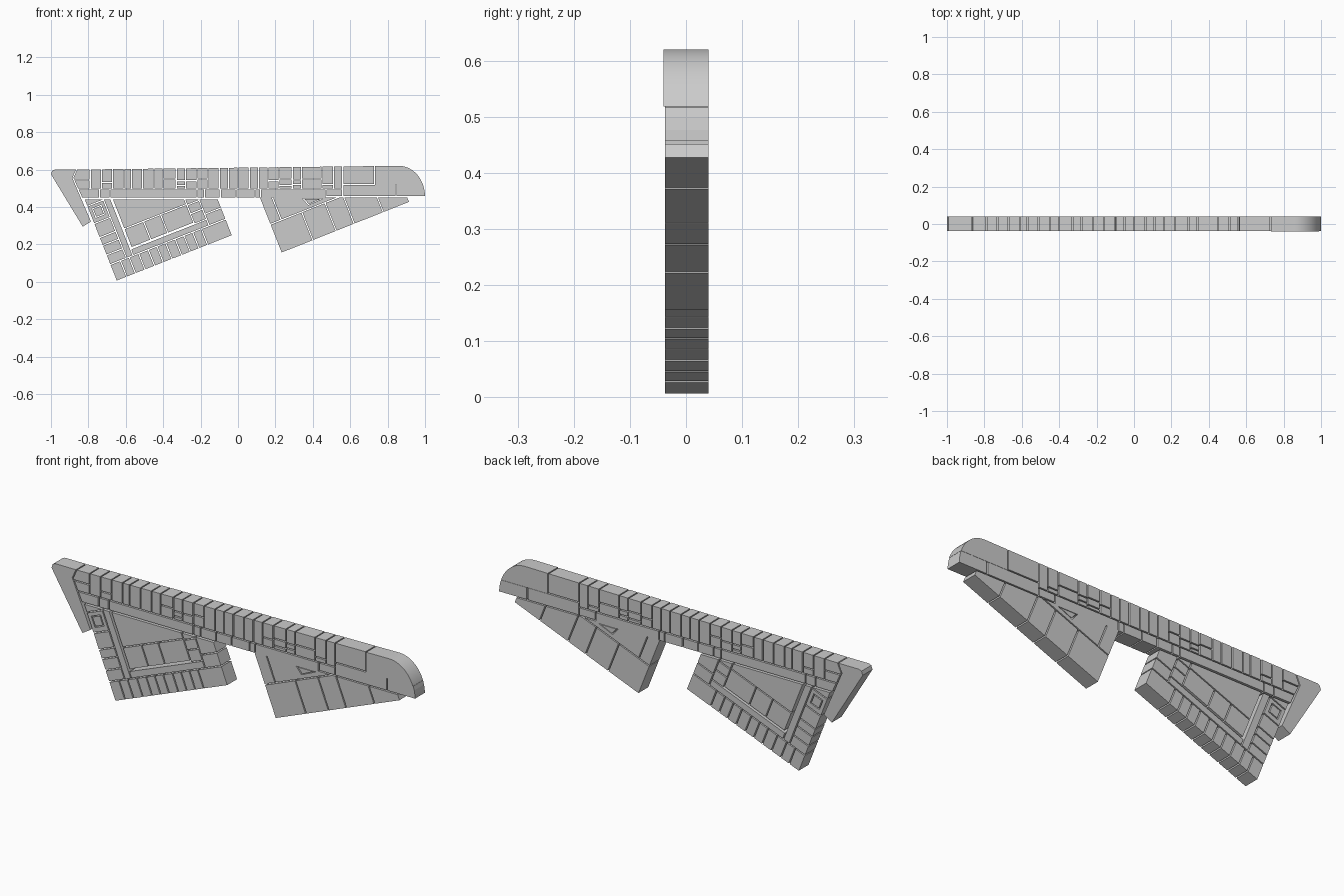
import bpy, bmesh, math
from mathutils import Vector as V

if "Cube" in bpy.data.objects:
    bpy.data.objects.remove(bpy.data.objects["Cube"])

BACK, FRONT, GAP = 0.04, -0.037, 0.006


def clip(poly, a, b, keep=1):
    # keep the side of line a->b that lies to its right (keep=1) or left (-1)
    def side(p):
        return keep * ((p[0]-a[0])*(b[1]-a[1]) - (p[1]-a[1])*(b[0]-a[0]))
    out = []
    for i, p in enumerate(poly):
        q = poly[(i+1) % len(poly)]
        sp, sq = side(p), side(q)
        if sp >= 0:
            out.append(p)
        if sp * sq < 0:
            t = sp / (sp - sq)
            out.append((p[0]+(q[0]-p[0])*t, p[1]+(q[1]-p[1])*t))
    return out


def around(poly, hole):
    # convex pieces of poly outside a clockwise hole
    pieces = []
    for i, a in enumerate(hole):
        b = hole[(i+1) % len(hole)]
        pieces.append(clip(poly, a, b, -1))
        poly = clip(poly, a, b)
    return pieces


def shrink(poly, k):
    cx = sum(p[0] for p in poly)/len(poly)
    cz = sum(p[1] for p in poly)/len(poly)
    return [(cx+(p[0]-cx)*k, cz+(p[1]-cz)*k) for p in poly]


def plates(name, polys, front=FRONT):
    # extrude every outline through the thickness
    bm = bmesh.new()
    for poly in polys:
        if len(poly) < 3:
            continue
        area = sum(p[0]*q[1]-q[0]*p[1] for p, q in zip(poly, poly[1:]+poly[:1]))
        if abs(area) < 1e-4:
            continue
        f = bm.faces.new([bm.verts.new((x, front, z)) for x, z in poly])
        ext = bmesh.ops.extrude_face_region(bm, geom=[f])['geom']
        bmesh.ops.translate(bm, vec=(0, BACK-front, 0),
                            verts=[v for v in ext if isinstance(v, bmesh.types.BMVert)])
    # extrude keeps the source face as the front cap only when it is re-added
    caps = [e for e in bm.edges if len(e.link_faces) == 1]
    if caps:
        bmesh.ops.holes_fill(bm, edges=caps, sides=0)
    bmesh.ops.recalc_face_normals(bm, faces=bm.faces)
    me = bpy.data.meshes.new(name)
    bm.to_mesh(me)
    bm.free()
    ob = bpy.data.objects.new(name, me)
    bpy.context.collection.objects.link(ob)
    return ob


def rect(x0, x1, z0, z1, g=GAP/2):
    return [(x0+g, z0+g), (x0+g, z1-g), (x1-g, z1-g), (x1-g, z0+g)]


def grid(us, vs, g=GAP/2):
    return [rect(a, b, c, d, g) for a, b in zip(us, us[1:]) for c, d in zip(vs, vs[1:])]


def place(polys, origin, angle, top):
    # local wing axes to world, trimmed below the beam
    c, s = math.cos(angle), math.sin(angle)
    out = []
    for poly in polys:
        w = [(origin[0]+u*c-v*s, origin[1]+u*s+v*c) for u, v in poly]
        out.append(clip(w, (-2, top), (2, top)))
    return out


# outer limits of the long bar: sloped top, leaning left end, rounded nose
arc = [(0.86+0.14*math.sin(i*math.pi/24), 0.455+0.165*math.cos(i*math.pi/24)) for i in range(13)]
limit = [((-0.83, 0.445), (-0.88, 0.555)), ((-0.88, 0.555), (-0.86, 0.6)), ((-0.86, 0.6), (0.86, 0.62))]
limit += list(zip(arc, arc[1:]))


def trim(poly):
    for a, b in limit:
        poly = clip(poly, a, b)
    return poly


# tail fin
plates("tail_fin", [[(-1, 0.575), (-0.993, 0.594), (-0.98, 0.6), (-0.866, 0.6), (-0.886, 0.555),
                     (-0.786, 0.322), (-0.83, 0.295)]])

# upper bar columns, each with its own row breaks
xs = [-0.9, -0.79, -0.73, -0.67, -0.61, -0.57, -0.51, -0.45, -0.40, -0.33, -0.28, -0.22, -0.16, -0.10,
      -0.05, 0, 0.06, 0.11, 0.16, 0.22, 0.29, 0.34, 0.45, 0.51, 0.56, 0.73]
rows = {2: [0.53], 8: [0.55], 9: [0.515, 0.54], 10: [0.54], 11: [0.55],
        18: [0.54], 19: [0.515, 0.55], 20: [0.52, 0.545], 21: [0.55], 22: [0.52], 0: [0.545]}
cols = []
for i, (a, b) in enumerate(zip(xs, xs[1:])):
    base = 0.52 if a >= 0.56 else 0.497
    cols += grid([a, b], [base] + rows.get(i, []) + [0.65])
# thin columns get shorter bricks below
plates("upper_bar_panels", [trim(p) for p in cols])

# lower beam
beam = grid([-0.86, -0.74, -0.685, -0.22, -0.18, -0.095, -0.01, 0.09, 0.12, 0.47], [0.447, 0.497])
beam += [rect(0.47, 0.56, 0.455, 0.497), rect(0.56, 0.845, 0.455, 0.52), rect(0.845, 1.02, 0.455, 0.52)]
plates("lower_beam", [trim(p) for p in beam])

# rounded nose, slightly proud at the front
nose = plates("nose", [trim(rect(0.73, 1.05, 0.515, 0.65))], -0.04)
bpy.context.view_layer.objects.active = nose
nose.select_set(True)
bpy.ops.object.shade_smooth_by_angle(angle=math.radians(30))

# left wing: bordered frame with inner panels
A = math.radians(21.5)
lw = dict(origin=(-0.65, 0.003), angle=A, top=0.441)
border = grid([0, 0.06, 0.11, 0.165, 0.22, 0.27, 0.32, 0.375, 0.425, 0.475, 0.525, 0.667], [0, 0.095])
border += grid([0, 0.095], [0.095, 0.15, 0.205, 0.25, 0.33])
border += grid([0, 0.095], [0.43, 0.5])
border += grid([0.57, 0.667], [0.095, 0.16, 0.32])
plates("left_wing_border", place(border, **lw))
square = rect(0, 0.095, 0.33, 0.43)
hole = rect(0.02, 0.075, 0.355, 0.41, 0)
plates("left_wing_hatch", place(around(square, hole) + [shrink(hole, 0.8)], **lw))
inner = grid([0.095, 0.133], [0.095, 0.55]) + grid([0.133, 0.57], [0.095, 0.132])
inner += grid([0.14, 0.252, 0.35, 0.5], [0.138, 0.245])
inner += grid([0.14, 0.5], [0.245, 0.6])
inner += grid([0.5, 0.57], [0.132, 0.19, 0.24, 0.4])
plates("left_wing_inner", place(inner, **lw))

# right wing: row of panels and a plate with a triangular opening
rw = dict(origin=(0.232, 0.153), angle=A + 0.003, top=0.452)
plates("right_wing_panels", place(grid([0, 0.182, 0.316, 0.42, 0.587, 0.738], [0, 0.165]), **rw))
plates("right_wing_corner", place(grid([0, 0.065], [0.165, 0.5]), **rw))
plate = place([rect(0.065, 0.7, 0.165, 0.5)], **rw)[0]
tri = [(0.345, 0.445), (0.455, 0.445), (0.375, 0.41)]
plates("right_wing_plate", around(plate, tri) + [shrink(tri, 0.78)])
